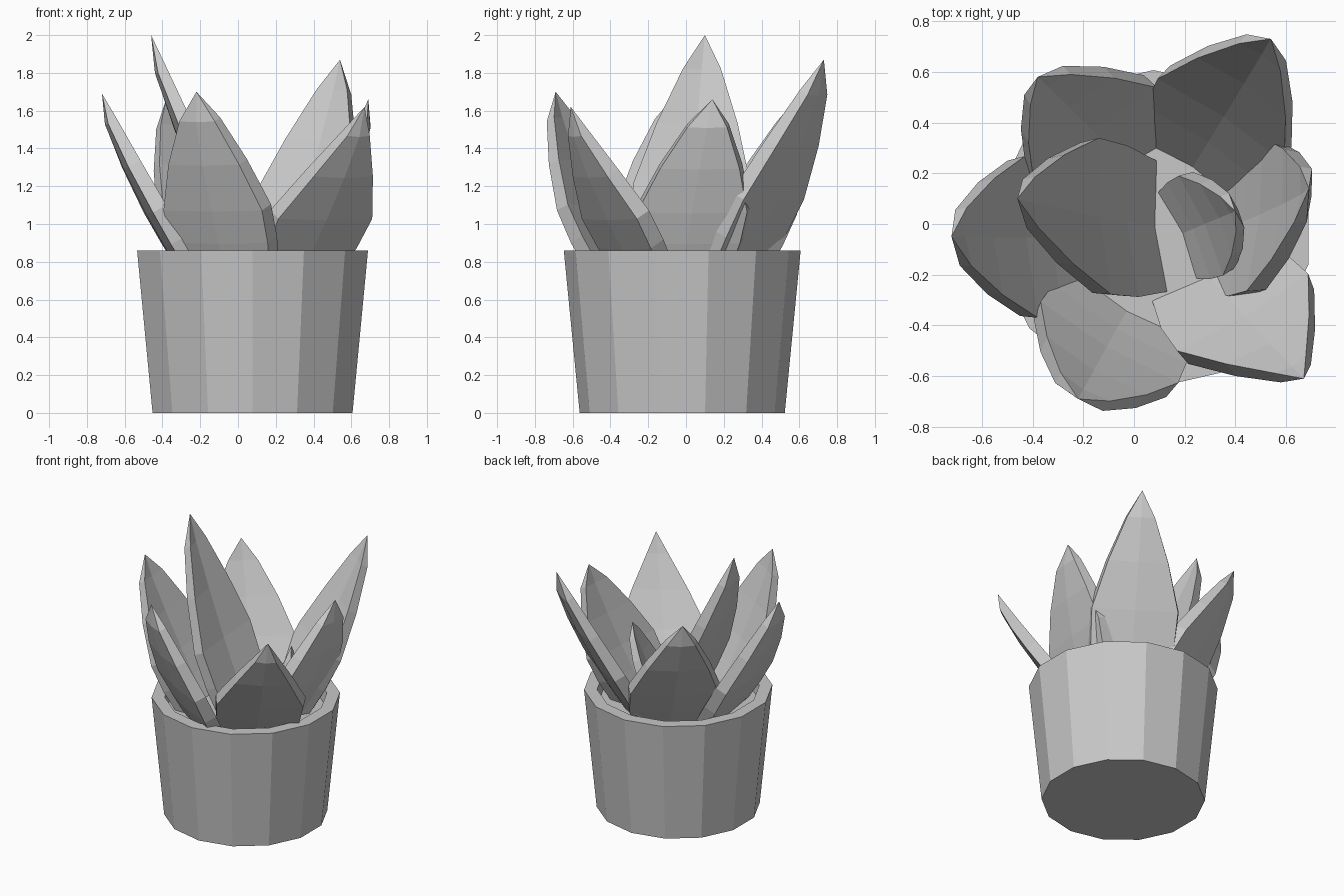
import bpy, bmesh, math
from mathutils import Vector

cube = bpy.data.objects.get("Cube")
if cube:
    bpy.data.objects.remove(cube, do_unlink=True)

GREY = (0.58, 0.58, 0.58, 1)
grey = bpy.data.materials.new("plain_grey")
grey.use_nodes = True
grey.diffuse_color = GREY
grey.node_tree.nodes["Principled BSDF"].inputs["Base Color"].default_value = GREY


def make_object(name, bm):
    bmesh.ops.recalc_face_normals(bm, faces=bm.faces[:])
    mesh = bpy.data.meshes.new(name)
    bm.to_mesh(mesh)
    bm.free()
    mesh.materials.append(grey)
    obj = bpy.data.objects.new(name, mesh)
    bpy.context.collection.objects.link(obj)


def bridge(bm, a, b):
    for i in range(len(a)):
        j = (i + 1) % len(a)
        bm.faces.new((a[i], a[j], b[j], b[i]))


# Tapered pot with a flat rim and a soil surface closing the inside
SIDES = 14
bm = bmesh.new()
rings = []
for radius, z in ((0.543, 0), (0.627, 0.86), (0.54, 0.86), (0.53, 0.77)):
    ring = []
    for i in range(SIDES):
        a = 2 * math.pi * i / SIDES - math.pi / 2
        ring.append(bm.verts.new((0.077 + radius * math.cos(a), -0.02 + radius * math.sin(a), z)))
    rings.append(ring)
for lower, upper in zip(rings, rings[1:]):
    bridge(bm, lower, upper)
bm.faces.new(rings[0])
bm.faces.new(rings[-1])
make_object("pot", bm)

# Along the leaf: position, half width, thickness, sag away from the straight line
ROWS = ((0, 0.84, 1, 0), (0.2, 0.97, 1, 0.01), (0.38, 1, 0.95, 0.015),
        (0.63, 0.72, 0.85, 0.012), (0.86, 0.36, 0.62, 0.005))
# Across the leaf: cupped inner face, edge walls, nearly flat back
SECTION = ((-1, 0), (0, 0.25), (1, 0), (0.96, 0.85), (0, 1), (-0.96, 0.85))


def leaf(name, base, tip, facing, width, taper=1, thick=0.1):
    """Thick pointed leaf whose back is turned towards the facing direction."""
    base, tip = Vector(base), Vector(tip)
    along = tip - base
    side = Vector((-facing[1], facing[0], 0)).normalized()
    back = side.cross(along).normalized()
    if back.z > 0:
        back = -back
    bm = bmesh.new()
    previous = None
    for t, w, th, sag in ROWS:
        centre = base + along * t + back * sag
        half = width / 2 * w ** taper
        ring = [bm.verts.new(centre + side * (u * half) + back * (v * th * thick))
                for u, v in SECTION]
        if previous:
            bridge(bm, previous, ring)
        else:
            bm.faces.new(ring)
        previous = ring
    point = bm.verts.new(tip)
    for i, v in enumerate(previous):
        bm.faces.new((v, previous[(i + 1) % len(previous)], point))
    make_object(name, bm)


leaf("back_left_leaf", (0.21, 0.19, 0.75), (0.54, 0.73, 1.87), (0.5, 0.75), 0.6, 1.1)
leaf("back_right_leaf", (0.0, 0.2, 0.75), (-0.38, 0.58, 1.66), (-0.6, 0.8), 0.61, 1.1)
leaf("tall_middle_leaf", (0.12, -0.01, 0.75), (-0.46, 0.1, 2.0), (-1, -0.08), 0.62, 1.1)
leaf("right_leaf", (-0.19, -0.05, 0.75), (-0.72, -0.05, 1.69), (-1, -0.08), 0.64)
leaf("front_leaf", (-0.01, -0.31, 0.75), (-0.22, -0.69, 1.7), (-0.5, -0.85), 0.63)
leaf("front_left_leaf", (0.27, -0.17, 0.75), (0.67, -0.61, 1.62), (0.5, -0.85), 0.6, 1.4)
leaf("left_leaf", (0.32, -0.02, 0.75), (0.69, 0.14, 1.66), (1, -0.1), 0.61)
leaf("small_middle_leaf", (0.16, -0.05, 0.75), (0.4, 0.05, 1.28), (0.9, 0.4), 0.43, 1, 0.08)
